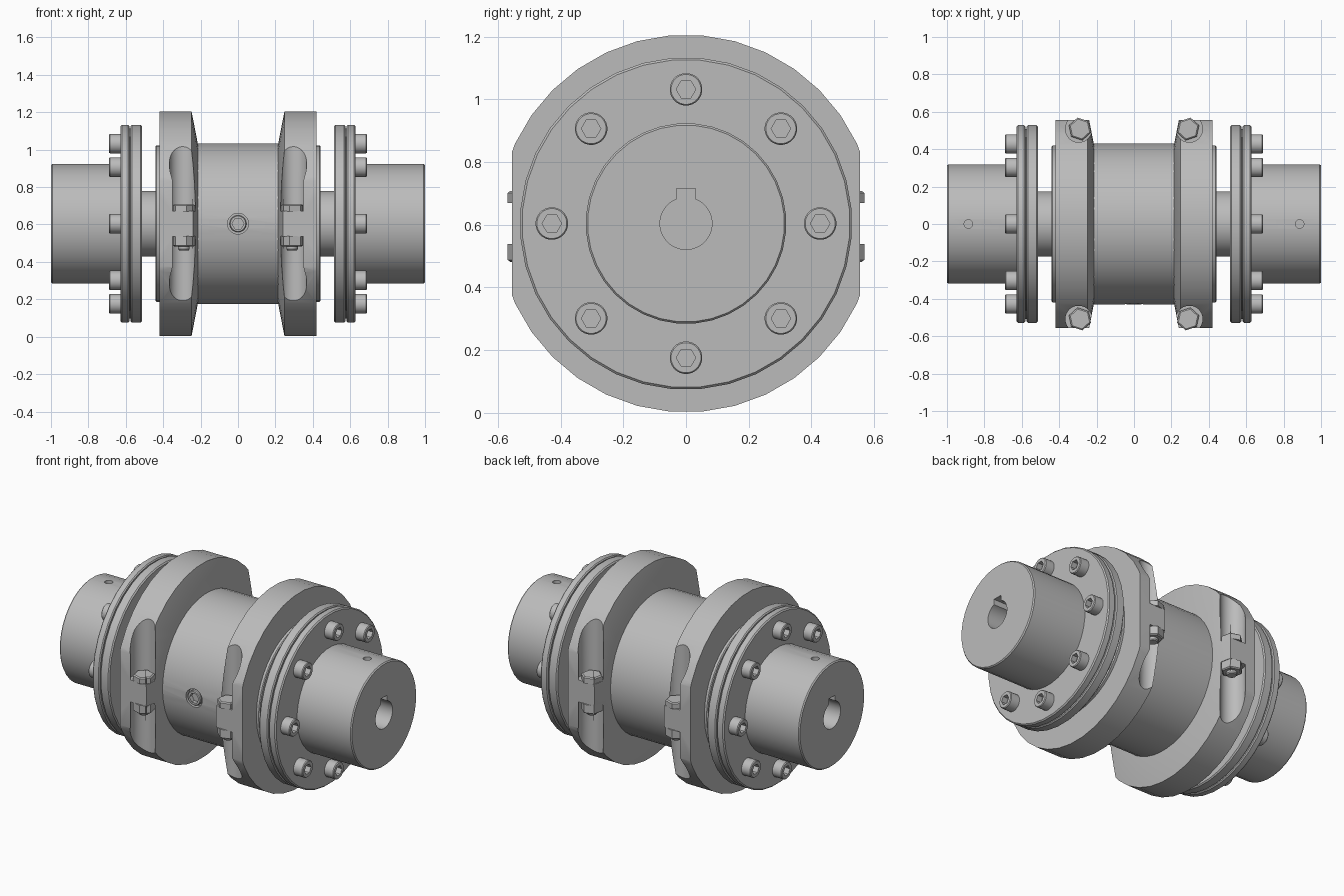
import bpy, bmesh
from math import cos, sin, tau, radians
from mathutils import Matrix, Vector

cube = bpy.data.objects.get("Cube")
if cube:
    bpy.data.objects.remove(cube, do_unlink=True)

steel = bpy.data.materials.new("grey steel")
steel.use_nodes = True
GREY = (0.5, 0.5, 0.5, 1)
steel.diffuse_color = GREY
steel.node_tree.nodes["Principled BSDF"].inputs["Base Color"].default_value = GREY

AXIS = 0.604  # height of the shaft line
ALONG_X = Matrix.Translation((0, 0, AXIS)) @ Matrix.Rotation(radians(90), 4, 'Y')


def turn(bm, profile, place=ALONG_X, sides=36, phase=0.5):
    """Solid of revolution about local z from (distance, radius) points."""
    rings = []
    for d, r in profile:
        angles = [tau * (i + phase) / sides for i in range(sides)]
        rings.append([bm.verts.new(place @ Vector((r * cos(a), r * sin(a), d))) for a in angles])
    for a, b in zip(rings, rings[1:]):
        for i in range(sides):
            j = (i + 1) % sides
            bm.faces.new((a[i], a[j], b[j], b[i]))
    bm.faces.new(rings[0][::-1])
    bm.faces.new(rings[-1])


def box(bm, center, size):
    place = Matrix.Translation(center) @ Matrix.Diagonal((*size, 1))
    bmesh.ops.create_cube(bm, size=1, matrix=place)


def build(name, bm):
    bmesh.ops.recalc_face_normals(bm, faces=bm.faces)
    mesh = bpy.data.meshes.new(name)
    bm.to_mesh(mesh)
    bm.free()
    mesh.materials.append(steel)
    obj = bpy.data.objects.new(name, mesh)
    bpy.context.collection.objects.link(obj)
    return obj


def activate(obj):
    bpy.ops.object.select_all(action='DESELECT')
    obj.select_set(True)
    bpy.context.view_layer.objects.active = obj


def cut(obj, bm):
    cutter = build("cutter", bm)
    cutter.hide_render = True
    mod = obj.modifiers.new("cut", 'BOOLEAN')
    mod.operation, mod.solver, mod.object = 'DIFFERENCE', 'EXACT', cutter
    activate(obj)
    bpy.ops.object.modifier_apply(modifier=mod.name)
    bpy.data.objects.remove(cutter, do_unlink=True)


def finish(obj, mirror=True):
    activate(obj)
    bpy.ops.object.shade_smooth_by_angle(angle=radians(30))
    if mirror:
        obj.modifiers.new("mirror", 'MIRROR').use_clip = False


def turned(name, profile, **kw):
    bm = bmesh.new()
    turn(bm, profile, **kw)
    return build(name, bm)


# Centre sleeve with stepped ends
sleeve = turned("centre_sleeve", [(-0.44, 0.415), (-0.435, 0.42), (-0.42, 0.42), (-0.42, 0.43),
                                  (0.42, 0.43), (0.42, 0.42), (0.435, 0.42), (0.44, 0.415)], sides=48)

# Recessed filler plug on the front of the sleeve
FRONT = Matrix.Translation((0, 0, AXIS)) @ Matrix.Rotation(radians(90), 4, 'X')
bm = bmesh.new()
turn(bm, [(0.40, 0.056), (0.5, 0.056)], FRONT, 24)
cut(sleeve, bm)
finish(sleeve, mirror=False)
plug = turned("filler_plug", [(0.39, 0.045), (0.425, 0.045), (0.43, 0.041)], place=FRONT, sides=24)
bm = bmesh.new()
turn(bm, [(0.405, 0.032), (0.5, 0.032)], FRONT, 6, 0)
cut(plug, bm)
finish(plug, mirror=False)

# Shaft stub between sleeve and flange
finish(turned("shaft_stub", [(0.40, 0.175), (0.53, 0.175)]))

# Clamp ring: chamfered inside, flattened front and back, with bolt pockets
ring = turned("clamp_ring", [(0.214, 0.425), (0.248, 0.602), (0.42, 0.602), (0.42, 0.40)])
bm = bmesh.new()
for s in (-1, 1):
    box(bm, (0.3, s * 0.755, AXIS), (1, 0.4, 2))
cut(ring, bm)
bm = bmesh.new()
for s in (-1, 1):
    for low, high in ((-0.2, 0.536), (0.672, 1.4)):
        turn(bm, [(low, 0.071), (high, 0.071)], Matrix.Translation((0.296, s * 0.508, 0)), 32)
cut(ring, bm)
finish(ring)

# Clamp bolts with hex heads above the lugs and nuts below
bm = bmesh.new()
for s in (-1, 1):
    spot = Matrix.Translation((0.289, s * 0.508, 0))
    turn(bm, [(0.67, 0.062), (0.702, 0.062), (0.708, 0.054)], spot, 6, 0.3)
    turn(bm, [(0.482, 0.054), (0.488, 0.062), (0.538, 0.062)], spot, 6, 0.3)
    turn(bm, [(0.462, 0.026), (0.468, 0.031), (0.6, 0.031)], spot, 20)
finish(build("clamp_bolts", bm))

# Flange pair with a thin groove between the discs
finish(turned("flange", [(0.513, 0.523), (0.52, 0.53), (0.568, 0.53), (0.574, 0.524), (0.574, 0.51),
                         (0.581, 0.51), (0.581, 0.524), (0.587, 0.53), (0.621, 0.53), (0.628, 0.523)]))

# Hub with keyed bore and a set screw hole
hub = turned("hub", [(0.60, 0.32), (0.993, 0.32), (1.0, 0.314)])
bm = bmesh.new()
turn(bm, [(0.632, 0.083), (1.1, 0.083)], sides=32)
cut(hub, bm)
bm = bmesh.new()
box(bm, (0.866, 0, AXIS + 0.0805), (0.468, 0.06, 0.061))
cut(hub, bm)
bm = bmesh.new()
turn(bm, [(AXIS + 0.15, 0.023), (AXIS + 0.4, 0.023)], Matrix.Translation((0.885, 0, 0)), 20)
cut(hub, bm)
finish(hub)

# Eight socket head screws around each flange
screws, sockets = bmesh.new(), bmesh.new()
for i in range(8):
    a = tau * i / 8
    spot = Matrix.Translation((0, 0.428 * cos(a), 0.428 * sin(a))) @ ALONG_X
    turn(screws, [(0.615, 0.052), (0.685, 0.052), (0.69, 0.048)], spot, 24)
    turn(sockets, [(0.655, 0.031), (0.75, 0.031)], spot, 6, 0.5)
flange_screws = build("flange_screws", screws)
cut(flange_screws, sockets)
finish(flange_screws)
